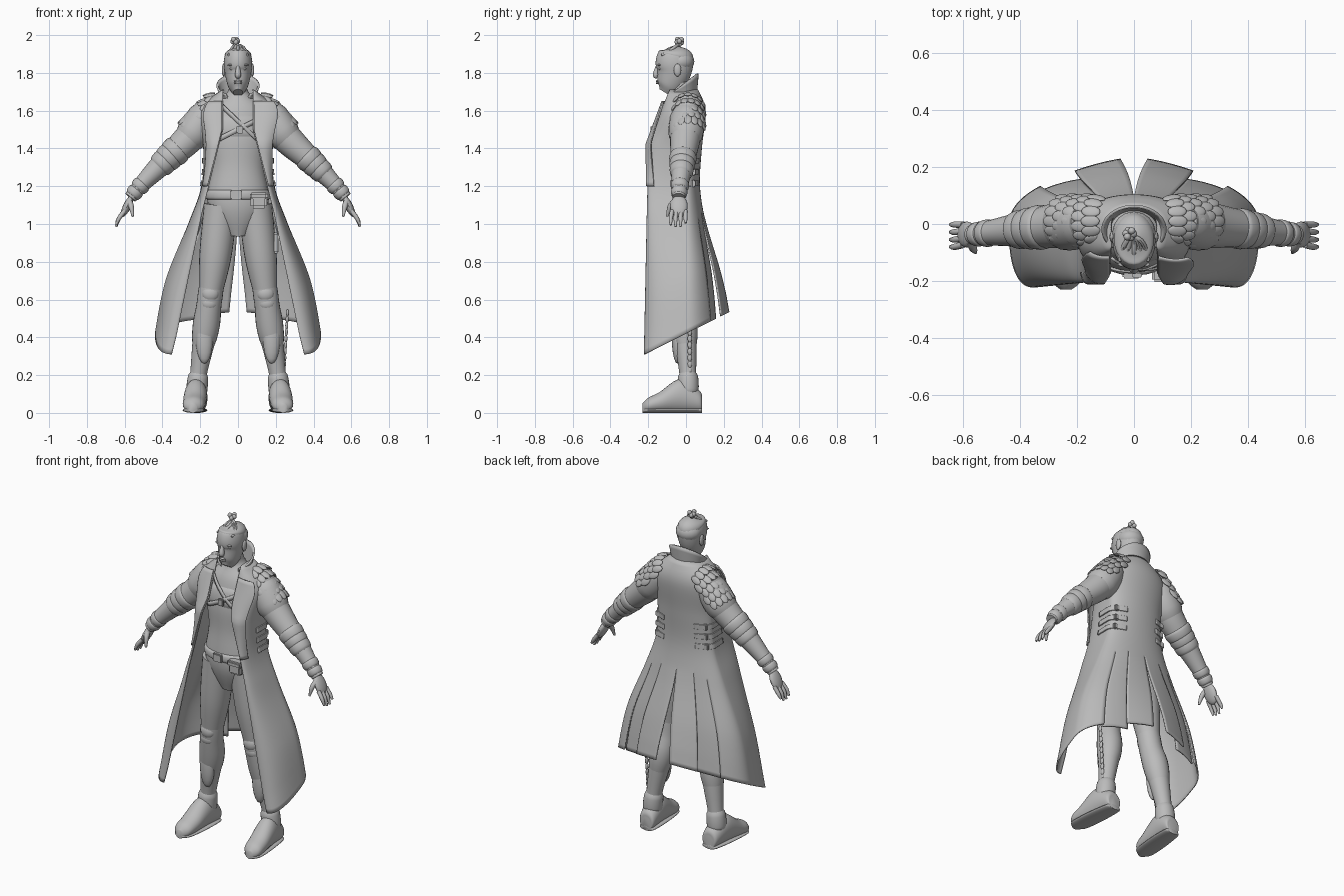
import bpy, bmesh, math
from mathutils import Vector, Matrix

if "Cube" in bpy.data.objects:
    bpy.data.objects.remove(bpy.data.objects["Cube"])

GREY = (.5, .5, .5, 1)
material = bpy.data.materials.new("plain grey")
material.use_nodes = True
material.diffuse_color = GREY
material.node_tree.nodes["Principled BSDF"].inputs["Base Color"].default_value = GREY
ACROSS, UPWARD = Vector((0, 1, 0)), Vector((0, 0, 1))
SIDES = {"left": 1, "right": -1}
UPRIGHT = Matrix.Identity(3)


def finish(name, mesh_builder, thickness=0):
    bmesh.ops.recalc_face_normals(mesh_builder, faces=mesh_builder.faces)
    mesh = bpy.data.meshes.new(name)
    mesh_builder.to_mesh(mesh)
    mesh_builder.free()
    mesh.materials.append(material)
    mesh.shade_smooth()
    mesh.set_sharp_from_angle(angle=math.radians(45))
    part = bpy.data.objects.new(name, mesh)
    bpy.context.collection.objects.link(part)
    if thickness:
        modifier = part.modifiers.new("thickness", "SOLIDIFY")
        modifier.thickness, modifier.offset = thickness, 0


def spline(rows, steps=6):
    """Smooth curve through rows of any dimension."""
    rows = [Vector(row) for row in rows]
    last = len(rows) - 1
    curve = []
    for i, (start, end) in enumerate(zip(rows, rows[1:])):
        leave = (end - rows[max(i - 1, 0)]) / 2
        arrive = (rows[min(i + 2, last)] - start) / 2
        for step in range(steps):
            t = step / steps
            ease = t * t * (3 - 2 * t)
            curve.append(start.lerp(end, ease) + leave * (t * (1 - t) ** 2) - arrive * (t * t * (1 - t)))
    return curve + [rows[last]]


def at_height(path, z):
    """Row of a descending path at a given height."""
    for upper, lower in zip(path, path[1:]):
        if upper[2] >= z >= lower[2]:
            break
    return upper.lerp(lower, (upper[2] - z) / (upper[2] - lower[2]))


def tube(builder, path, side=1, reference=ACROSS, sides=24, heading=None):
    """Elliptical tube; each row holds x, y, z, half width and half depth."""
    rings = []
    last = len(path) - 1
    for i, row in enumerate(path):
        ahead = heading or Vector((path[min(i + 1, last)] - path[max(i - 1, 0)])[:3])
        wide = ahead.cross(reference).normalized()
        deep = wide.cross(ahead).normalized()
        ring = []
        for k in range(sides):
            angle = math.tau * k / sides
            point = Vector(row[:3]) + wide * row[3] * math.cos(angle) + deep * row[-1] * math.sin(angle)
            point.x *= side
            ring.append(builder.verts.new(point))
        rings.append(ring)
    for ring, following in zip(rings, rings[1:]):
        for k in range(sides):
            builder.faces.new((ring[k - 1], ring[k], following[k], following[k - 1]))
    builder.faces.new(rings[0])
    builder.faces.new(rings[last])


def tubes(name, paths, **options):
    builder = bmesh.new()
    for path in paths:
        tube(builder, path, **options)
    finish(name, builder)


def band(name, path, top, bottom, swell, side=1):
    """Cuff wrapped around a descending path between two heights."""
    rows = []
    steps = 8
    for k in range(steps + 1):
        row = at_height(path, top + (bottom - top) * k / steps)
        bulge = swell * max(math.sin(math.pi * k / steps), 0) ** .4
        rows.append(Vector((*row[:3], row[3] + bulge, row[-1] + bulge)))
    tubes(name, [rows], side=side)


def sheet(name, grids, thickness):
    """Cloth made of grids, welded wherever their borders meet."""
    builder = bmesh.new()
    for grid in grids:
        rows = [[builder.verts.new(point) for point in row] for row in grid]
        for row, following in zip(rows, rows[1:]):
            for k in range(1, len(row)):
                builder.faces.new((row[k - 1], row[k], following[k], following[k - 1]))
    bmesh.ops.remove_doubles(builder, verts=builder.verts, dist=.0005)
    finish(name, builder, thickness)


def blobs(name, items):
    """Ellipsoids given as centre, radii and rotation."""
    builder = bmesh.new()
    for centre, radii, rotation in items:
        matrix = Matrix.Translation(centre) @ rotation.to_4x4() @ Matrix.Diagonal((*radii, 1))
        bmesh.ops.create_uvsphere(builder, u_segments=16, v_segments=10, radius=1, matrix=matrix)
    finish(name, builder)


def box(name, centre, size):
    builder = bmesh.new()
    matrix = Matrix.Translation(centre) @ Matrix.Diagonal((*size, 1))
    bmesh.ops.create_cube(builder, size=1, matrix=matrix)
    bmesh.ops.bevel(builder, geom=builder.edges[:], offset=min(size) / 4, segments=2, affect="EDGES")
    finish(name, builder)


# Torso and head
torso = spline([(0, *row) for row in (
    (-.05, 1.78, .05, .05), (-.03, 1.7, .055, .06), (-.03, 1.6, .15, .1), (-.05, 1.45, .16, .11),
    (-.06, 1.3, .14, .1), (-.06, 1.1, .16, .11), (-.05, .94, .06, .07))])
head = spline([(0, *row) for row in (
    (-.05, 1.94, .01, .01), (-.05, 1.91, .06, .08), (-.06, 1.86, .075, .1),
    (-.065, 1.8, .07, .09), (-.09, 1.73, .052, .066), (-.11, 1.695, .025, .035))])
tubes("torso", [torso], sides=32)
tubes("head", [head], sides=32)
tubes("nose", [spline([(0, -.15, 1.84, .008), (0, -.16, 1.79, .016), (0, -.15, 1.78, .01)])])
blobs("lips", [((0, -.152, z), (.022, .007, .006), UPRIGHT) for z in (1.756, 1.746)])
for feature, centre, radii in (
        ("brow", (.03, -.142, 1.842), (.026, .01, .006)), ("eye", (.03, -.138, 1.822), (.014, .007, .007)),
        ("ear", (.076, -.045, 1.815), (.01, .02, .034))):
    blobs(feature + "s", [((side * centre[0], *centre[1:]), radii, UPRIGHT) for side in SIDES.values()])

# Hair: close cap, braids and top knot
band("hair_cap", head, 1.939, 1.89, .004)
blobs("hair_back", [((0, -.03, 1.86), (.076, .074, .06), UPRIGHT)])
tubes("braids", [spline([(x, -.13, 1.895, .006), (x * .9, -.1, 1.92 - abs(x) * .3, .009),
                         (x / 2, -.06, 1.937, .009), (-.01, -.04, 1.95, .008)])
                 for x in (-.05, -.025, 0, .025, .05)], reference=UPWARD, sides=8)
knot = Vector((-.015, -.035, 1.968))
coils = [Vector((math.cos(a), math.sin(a), math.sin(2 * a) * .7)) * .013 for a in range(6)]
blobs("top_knot", [(knot + coil, (.013, .013, .014), UPRIGHT) for coil in coils + [UPWARD * -.017]])

# Coat outline: side reach, back reach, height
coat = spline([(.08, .06, 1.71), (.2, .1, 1.6), (.18, .08, 1.4), (.19, .07, 1.2),
               (.26, .1, 1), (.38, .16, .7), (.44, .2, .4)], 8)
COLLAR_LINE, WAIST, HEM = 1.71, 1.06, .42


def slit(z):
    """How far the skirt has parted at a height, from none to fully."""
    return min(max((WAIST - z) / (WAIST - HEM), 0), 1)


def coat_point(z, t, side, out=0):
    """t runs from the front edge (0) past the side (.5) to the back (1)."""
    reach, back, _ = at_height(coat, z)
    edge = .08 + max(1.5 - z, 0) / 4
    front = -.2 + max(z - 1.42, 0) * .4 - max(1.2 - z, 0) / 40
    angle = abs(1 - 2 * t) * math.pi / 2
    cosine, sine = max(math.cos(angle), 0), math.sin(angle)
    if t < .5:
        flat = Vector((edge + (reach - edge) * cosine ** .8, front * sine ** .8, 0))
    else:
        flat = Vector((reach * cosine, back * sine, 0))
    flat += flat.normalized() * out
    return Vector((side * flat.x, flat.y, z + min(slit(z) * 1.2, 1) / 2 * flat.y))


def patch(side, heights, span, out=0, flare=0, steps=20):
    """Overlay following the coat; flare lifts the corner ending both ranges."""
    (z0, z1), (t0, t1) = heights, span
    ramp = [k / steps for k in range(steps + 1)]
    return [[coat_point(z0 + (z1 - z0) * v, t0 + (t1 - t0) * u, side, out + flare * u * v)
             for u in ramp] for v in ramp]


def gore(side, span, spread, lifts, columns):
    """Full-height coat panel whose borders part and lift below the waist."""
    grid = []
    levels = 50
    for level in range(levels + 1):
        z = COLLAR_LINE + (HEM - COLLAR_LINE) * level / levels
        parted = slit(z)
        start, end = (t + shift * parted for t, shift in zip(span, spread))
        row = []
        for column in range(columns + 1):
            u = column / columns
            lift = lifts[0] + (lifts[1] - lifts[0]) * u
            row.append(coat_point(z, start + (end - start) * u, side, lift * parted))
        grid.append(row)
    return grid


# Coat with side skirts and split tails
gores = []
for side in SIDES.values():
    gores.append(gore(side, (0, .73), (0, 0), (0, 0), 32))
    gores.append(gore(side, (.73, .85), (-.02, 0), (-.02, -.03), 8))
    gores.append(gore(side, (.85, 1), (0, -.03), (.012, .03), 10))
sheet("long_coat", gores, .008)

# Limb outlines
leg = spline([(.09, -.06, 1.1, .09), (.12, -.05, .83, .085), (.15, -.04, .6, .06),
              (.17, -.01, .45, .065), (.21, .01, .2, .044), (.22, .01, .08, .05)])
foot = spline([(.085, .04, .03), (.07, .06, .05), (-.03, .09, .06), (-.14, .055, .06),
               (-.2, .04, .052), (-.23, .025, .02)])
arm = spline([(x, .025 - x / 9, z, radius) for x, z, radius in (
    (.16, 1.61, .07), (.24, 1.475, .082), (.385, 1.335, .063), (.5, 1.22, .045), (.57, 1.14, .034))])

for label, side in SIDES.items():
    # Lapel, and waist straps with buckles on the flanks
    sheet(label + "_lapel", [patch(side, (1.2, 1.65), (0, .22), .01, .05 if side > 0 else .01)], .008)
    for number, z in enumerate((1.35, 1.29, 1.23)):
        sheet(f"{label}_flank_strap_{number}", [patch(side, (z, z - .03), (.4, .82), .007)], .008)
        box(f"{label}_flank_buckle_{number}", coat_point(z - .015, .68, side, .008), (.03, .02, .036))

    # Arm with shoulder cap, sleeve folds and bracers
    tubes(label + "_arm", [arm], side=side)
    band(label + "_shoulder_cap", arm, 1.6, 1.45, .012, side)
    cuff = 1.36 if side > 0 else 1.4
    for number in range(3):
        top = cuff - number * .03
        band(f"{label}_sleeve_fold_{number}", arm, top, top - .04, .008, side)
    for number in range(2):
        top = 1.18 + number * .035
        band(f"{label}_bracer_{number}", arm, top, top - .03, .006, side)

    # Hand
    tilt = Matrix.Rotation(-side * .45, 3, "Y")
    blobs(label + "_palm", [((side * .587, -.037, 1.095), (.021, .046, .065), tilt)])
    fingers = [spline([(.6, y, 1.07, .012), (.63, y * 1.1, 1.03, .011), (.645, y * 1.1, .985 + drop, .006)])
               for y, drop in ((-.073, .01), (-.05, 0), (-.026, 0), (-.002, .02))]
    thumb = spline([(.575, -.06, 1.12, .016), (.565, -.085, 1.09, .014), (.557, -.1, 1.04, .006)])
    tubes(label + "_fingers", fingers + [thumb], side=side, sides=10)

    # Overlapping scales on the shoulder, turning over its edge
    scales = []
    mirror = Matrix.Diagonal((side, 1, 1))
    for row in range(5):
        centre = Vector((.12, .01, 1.605)) + Vector((.026, 0, -.026)) * row
        lean = .4 + row * .13
        crown = Vector((math.sin(lean), 0, math.cos(lean)))
        fall = Vector((math.cos(lean), 0, -math.sin(lean)))
        for place in range(-3, 4):
            angle = (place + row % 2 / 2) * .4
            outward = crown * math.cos(angle) + ACROSS * math.sin(angle)
            along = (fall + outward * .2).normalized()
            wide = along.cross(outward).normalized()
            turn = Matrix((along, wide, along.cross(wide))).transposed()
            scales.append((mirror @ (centre + outward * .088), (.034, .021, .008), mirror @ turn))
    blobs(label + "_shoulder_scales", scales)

    # Leg with boot cuff, knee and shin guards
    tubes(label + "_leg", [leg], side=side)
    band(label + "_boot_cuff", leg, .66, .36, .007, side)
    band(label + "_ankle_guard", leg, .21, .1, .012, side)
    guards = []
    for z, height in ((.63, .045), (.58, .04), (.4, .14)):
        x, y, _, radius = at_height(leg, z)
        guards.append(((side * x, y - radius * .65, z), (radius * .75, radius / 2, height), UPRIGHT))
    blobs(label + "_leg_guards", guards)

    # Foot and sole, toes turned slightly out
    tubes(label + "_foot", [[Vector((.22 - y / 12, y, half, width, half)) for y, half, width in foot]],
          side=side, reference=UPWARD, heading=-ACROSS)
    tubes(label + "_sole", [[Vector((.22 - y / 12, y, .014, width, .014)) for y, _, width in foot]],
          side=side, reference=UPWARD, heading=-ACROSS)

# Standing collar, open at the front
collar = []
for level in range(7):
    rise = level / 6
    row = []
    for step in range(41):
        angle = math.pi * (step / 25 - .3)
        y = -.02 + (.07 + rise / 80) * math.sin(angle)
        top = 1.75 + y * .75
        row.append(Vector(((.085 + rise * .025) * math.cos(angle), y, 1.66 + (top - 1.66) * rise)))
    collar.append(row)
sheet("collar", [collar], .01)

# Belt, buckle, pouches and hanging chain
band("belt", torso, 1.18, 1.13, .01)
box("belt_buckle", (-.01, -.182, 1.155), (.06, .02, .05))
box("belt_pouch", (.11, -.17, 1.125), (.085, .05, .085))
box("pouch_flap", (.11, -.178, 1.15), (.095, .05, .035))
box("thigh_pouch", (.2, -.06, .9), (.035, .08, .11))
chain_top = Vector((.262, .02, .53))
blobs("hanging_chain", [(chain_top + Vector((-.002, 0, -.034)) * link, (.008, .012, .021), UPRIGHT)
                        for link in range(10)])

# Chest wrap with straps lying on the chest
band("chest_wrap", torso, 1.56, 1.45, .012)
for name, start, end in (("diagonal_strap", (-.08, 1.62), (.1, 1.45)), ("lower_strap", (.1, 1.55), (-.1, 1.45))):
    edges = ([], [])
    for step in range(13):
        x, z = Vector(start).lerp(Vector(end), step / 12)
        _, y, _, wide, deep = at_height(torso, z)
        y -= deep * math.sqrt(1 - (x / wide) ** 2) + .012
        for edge, offset in zip(edges, (.014, -.014)):
            edge.append(Vector((x, y, z + offset)))
    sheet(name, [edges], .01)
box("chest_buckle", (.01, -.18, 1.5), (.035, .015, .04))
